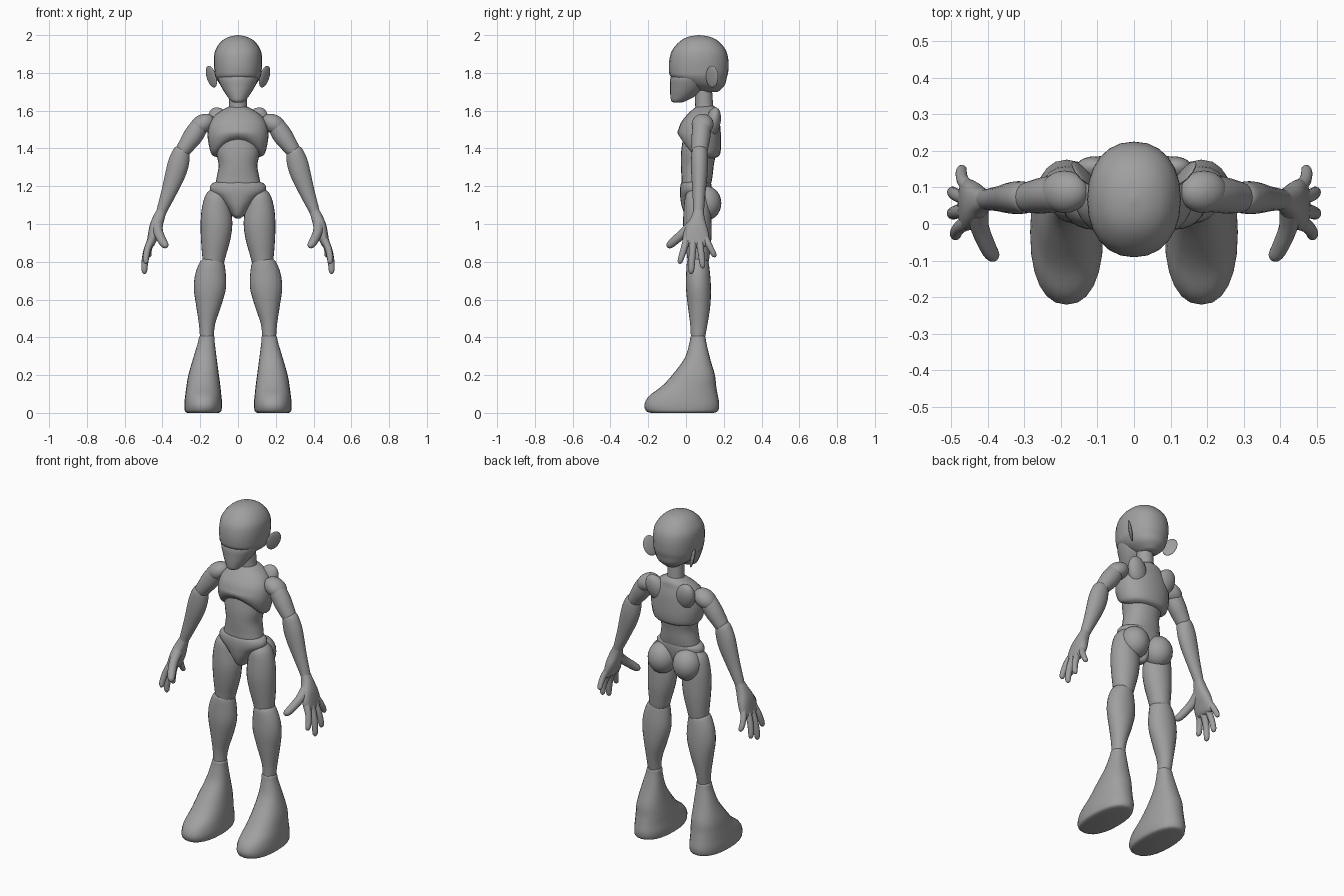
import bpy, bmesh, math
from mathutils import Vector, Matrix

clay = bpy.data.materials.new("clay_grey")
clay.diffuse_color = (0.35, 0.35, 0.35, 1)


def finish(name, bm, mirror):
    bmesh.ops.recalc_face_normals(bm, faces=bm.faces)
    mesh = bpy.data.meshes.new(name)
    bm.to_mesh(mesh)
    bm.free()
    mesh.materials.append(clay)
    obj = bpy.data.objects.new(name, mesh)
    bpy.context.collection.objects.link(obj)
    bpy.ops.object.select_all(action='DESELECT')
    obj.select_set(True)
    bpy.context.view_layer.objects.active = obj
    bpy.ops.object.shade_smooth_by_angle(angle=math.radians(50))
    if mirror:
        obj.modifiers.new("mirror", 'MIRROR').use_mirror_merge = False
    return obj


def spline(rows, steps):
    """Smooth interpolation through rows of (x, y, z, ru, rv)."""
    out = []
    for i in range(len(rows) - 1):
        p0, p1, p2, p3 = (rows[max(0, min(len(rows) - 1, i + k))] for k in (-1, 0, 1, 2))
        for s in range(steps):
            t = s / steps
            out.append([0.5 * (2 * b + (c - a) * t + (2 * a - 5 * b + 4 * c - d) * t * t
                               + (3 * b - a - 3 * c + d) * t ** 3)
                        for a, b, c, d in zip(p0, p1, p2, p3)])
    return out + [list(rows[-1])]


def loft(name, rows, mirror=False, follow=False, power=2.0, sides=24, steps=4, warp=None):
    """Skin elliptical rings; follow turns them square to the path."""
    rings = spline(rows, steps)
    bm = bmesh.new()
    loops = []
    for i, r in enumerate(rings):
        c = Vector(r[:3])
        u, v = Vector((1, 0, 0)), Vector((0, 1, 0))
        if follow:
            t = (Vector(rings[min(i + 1, len(rings) - 1)][:3]) - Vector(rings[max(i - 1, 0)][:3])).normalized()
            v = (v - t * v.dot(t)).normalized()
            u = v.cross(t)
        loop = []
        for k in range(sides):
            a = math.tau * k / sides
            ca, sa = (math.copysign(abs(f) ** (2 / power), f) for f in (math.cos(a), math.sin(a)))
            p = c + u * ca * max(r[3], 0.003) + v * sa * max(r[4], 0.003)
            loop.append(bm.verts.new(warp(p) if warp else p))
        loops.append(loop)
    for a, b in zip(loops, loops[1:]):
        for k in range(sides):
            bm.faces.new((a[k], a[(k + 1) % sides], b[(k + 1) % sides], b[k]))
    bm.faces.new(loops[0])
    bm.faces.new(loops[-1])
    return finish(name, bm, mirror)


def ball(name, loc, radii, rot=(0, 0, 0)):
    bm = bmesh.new()
    turn = Matrix.Identity(4)
    for ang, axis in zip(rot, "XYZ"):
        turn = Matrix.Rotation(math.radians(ang), 4, axis) @ turn
    bmesh.ops.create_uvsphere(bm, u_segments=24, v_segments=14, radius=1,
                              matrix=Matrix.Translation(loc) @ turn @ Matrix.Diagonal((*radii, 1)))
    return finish(name, bm, True)


# Head: cranium overhanging a narrower face, plus thin ears
loft("cranium", [(0, .12, 1.70, .04, .05), (0, .10, 1.735, .09, .105), (0, .07, 1.775, .118, .146),
                 (0, .067, 1.81, .125, .157), (0, .068, 1.87, .128, .156), (0, .069, 1.92, .12, .142),
                 (0, .07, 1.965, .09, .105), (0, .069, 1.99, .05, .06), (0, .068, 2.0, .004, .004)], power=2.2)
loft("face", [(0, -.045, 1.642, .012, .012), (0, -.04, 1.65, .035, .037), (0, -.015, 1.68, .06, .068),
              (0, .01, 1.725, .088, .094), (0, .025, 1.775, .108, .107), (0, .04, 1.82, .10, .10)])
ball("ear", (.141, .138, 1.78), (.04, .009, .06), (12, 14, 55))
loft("neck", [(0, .10, 1.58, .055, .055), (0, .097, 1.62, .048, .048), (0, .092, 1.72, .045, .045)])


# Torso: rib cage with an arched lower front edge
def rib_arch(p):
    low = max(0, min(1, (1.50 - p.z) / .13))
    front = max(0, min(1, (.09 - p.y) / .08))
    p.z += .085 * low * front * max(0, 1 - (p.x / .14) ** 2)
    return p


loft("rib_cage", [(0, .085, 1.35, .105, .07), (0, .08, 1.365, .137, .098), (0, .074, 1.41, .153, .112),
                  (0, .07, 1.47, .161, .115), (0, .075, 1.53, .152, .105), (0, .087, 1.575, .122, .084),
                  (0, .10, 1.605, .08, .066), (0, .105, 1.625, .04, .045)], power=2.2, warp=rib_arch)
loft("abdomen", [(0, .055, 1.17, .09, .06), (0, .055, 1.21, .117, .077), (0, .058, 1.25, .112, .082),
                 (0, .06, 1.31, .103, .087), (0, .066, 1.38, .115, .092), (0, .07, 1.46, .115, .085)], power=2.2)
ball("shoulder_blade", (.095, .142, 1.535), (.06, .04, .088), (-12, 24, 0))

# Hips: tapering pelvis and round buttocks
loft("pelvis", [(0, .055, 1.03, .012, .03), (0, .05, 1.045, .03, .052), (0, .048, 1.09, .06, .07),
                (0, .048, 1.135, .10, .078), (0, .05, 1.17, .143, .082), (0, .052, 1.20, .148, .082),
                (0, .054, 1.22, .127, .076), (0, .055, 1.227, .08, .05)])
ball("buttock", (.083, .105, 1.11), (.082, .082, .092))

# Legs
loft("thigh", [(.11, .06, 1.19, .03, .03), (.113, .06, 1.15, .06, .062), (.115, .06, 1.08, .077, .072),
               (.114, .06, 1.0, .084, .075), (.118, .063, .92, .078, .071), (.126, .065, .84, .064, .061),
               (.13, .065, .79, .053, .052), (.13, .065, .775, .03, .03)], True)
loft("shin", [(.135, .062, .82, .035, .035), (.137, .062, .805, .06, .055), (.145, .064, .74, .08, .063),
              (.149, .066, .66, .085, .066), (.155, .069, .57, .067, .06), (.164, .068, .47, .043, .046),
              (.165, .063, .395, .036, .037)], True)
loft("foot", [(.185, -.02, 0, .083, .165), (.185, -.021, .01, .096, .19), (.184, -.022, .045, .10, .198),
              (.184, -.013, .09, .096, .182), (.183, .015, .14, .09, .145), (.182, .04, .20, .081, .113),
              (.175, .06, .29, .062, .067), (.168, .063, .37, .045, .045), (.165, .063, .405, .039, .038),
              (.165, .063, .412, .02, .02)], True, power=2.3)

# Arms
ball("shoulder", (.19, .088, 1.528), (.07, .058, .05), (0, 30, 0))
loft("upper_arm", [(.185, .085, 1.545, .025, .025), (.20, .084, 1.525, .045, .047), (.235, .08, 1.47, .052, .05),
                   (.27, .075, 1.42, .045, .046), (.297, .072, 1.38, .037, .038),
                   (.305, .072, 1.368, .02, .02)], True, True)
loft("forearm", [(.292, .072, 1.402, .02, .02), (.297, .072, 1.39, .042, .04), (.313, .072, 1.33, .055, .045),
                 (.333, .071, 1.26, .053, .043), (.365, .069, 1.17, .041, .035), (.40, .067, 1.08, .029, .029),
                 (.41, .066, 1.05, .025, .028)], True, True)

# Hands: flat palm, thumb and four spread fingers
loft("palm", [(.402, .067, 1.075, .024, .026), (.42, .063, 1.03, .031, .037), (.437, .057, .98, .033, .058),
              (.452, .053, .93, .027, .070), (.462, .053, .895, .021, .066), (.467, .053, .88, .01, .05)],
     True, True, power=2.4)
digits = {  # base, tip, radius
    "thumb": ((.428, .035, .995), (.378, -.098, .878), .024),
    "index_finger": ((.455, .005, .92), (.487, -.035, .79), .017),
    "middle_finger": ((.460, .037, .91), (.495, .027, .735), .018),
    "ring_finger": ((.460, .072, .91), (.495, .09, .765), .017),
    "little_finger": ((.452, .10, .93), (.468, .155, .825), .016),
}
for name, (base, tip, r) in digits.items():
    a, b = Vector(base), Vector(tip)
    bow = Vector((.012, 0, 0))
    rows = [(*(a.lerp(b, t) + bow * math.sin(math.pi * t)), r * s, r * s)
            for t, s in ((0, 1.25), (.35, 1.05), (.75, .95), (.93, .75), (1, .2))]
    loft(name, rows, True, True, sides=14, steps=3)
